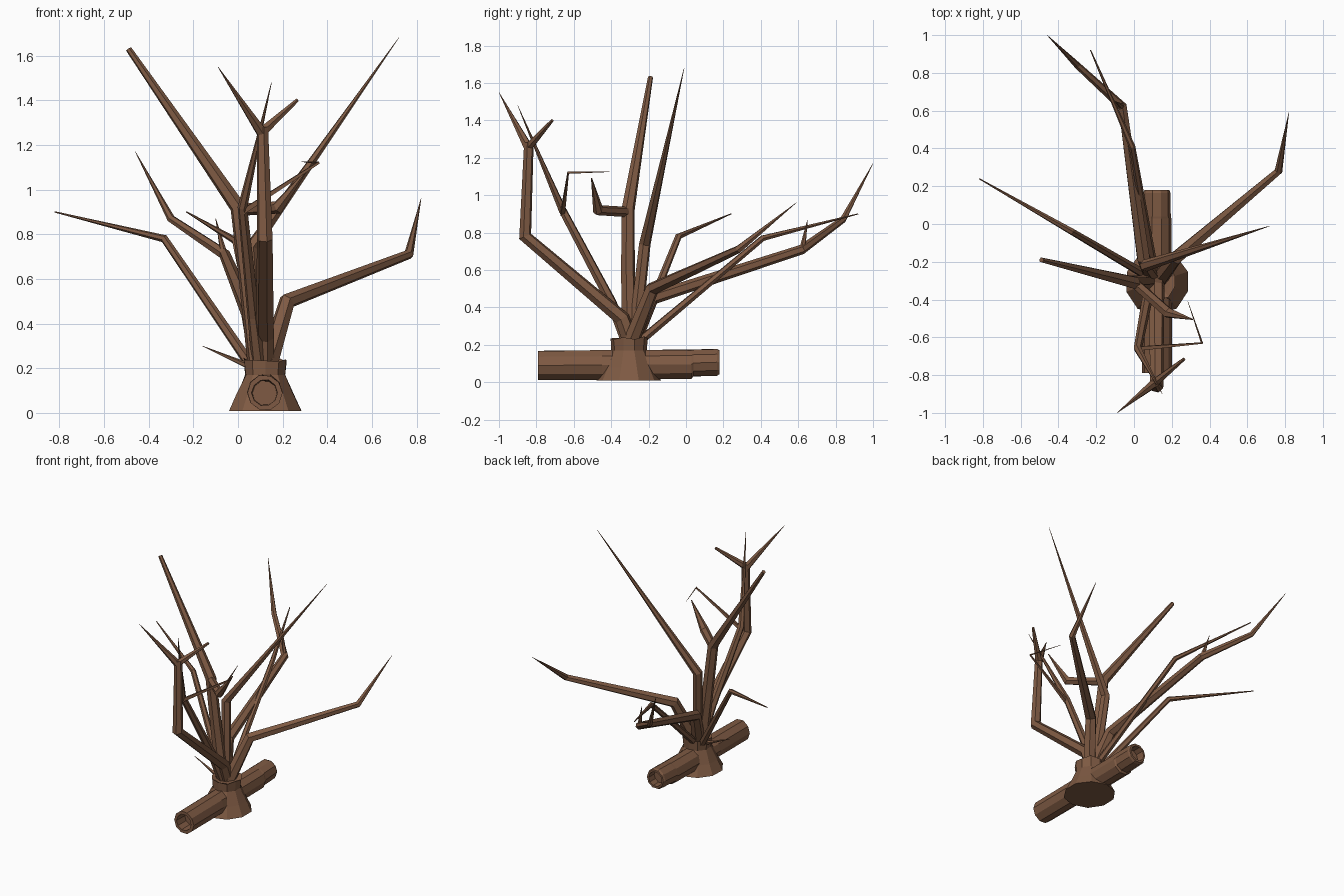
import bpy, bmesh, math, random
from mathutils import Vector

random.seed(4)
bark = bpy.data.materials.new("brown bark")
bark.diffuse_color = (0.21, 0.102, 0.056, 1)


def finish(name, bm):
    bmesh.ops.recalc_face_normals(bm, faces=bm.faces)
    me = bpy.data.meshes.new(name)
    bm.to_mesh(me)
    bm.free()
    me.materials.append(bark)
    ob = bpy.data.objects.new(name, me)
    bpy.context.collection.objects.link(ob)
    return ob


def skin(bm, rings):
    """Join consecutive vertex rings with quads and cap both ends."""
    n = len(rings[0])
    for a, b in zip(rings, rings[1:]):
        for i in range(n):
            j = (i + 1) % n
            bm.faces.new((a[i], a[j], b[j], b[i]))
    bm.faces.new(rings[0][::-1])
    bm.faces.new(rings[-1])


def branch(name, pts, sides=6):
    """Faceted tapering limb through (x, y, z, radius) points."""
    bm = bmesh.new()
    P = [Vector(p[:3]) for p in pts]
    seg = [(b - a).normalized() for a, b in zip(P, P[1:])]
    u = seg[0].orthogonal().normalized()
    rings = []
    for k, p in enumerate(P):
        d0, d1 = seg[max(k - 1, 0)], seg[min(k, len(seg) - 1)]
        t = (d0 + d1).normalized()
        u = (u - t * u.dot(t)).normalized()
        v = t.cross(u)
        r = pts[k][3]
        rings.append([bm.verts.new(p + r * (u * math.cos(a) + v * math.sin(a)))
                      for a in (2 * math.pi * i / sides for i in range(sides))])
    skin(bm, rings)
    return finish(name, bm)


# flared stump
bm = bmesh.new()
rings = []
for z, r in ((0.008, 0.173), (0.08, 0.135), (0.17, 0.094), (0.24, 0.1), (0.225, 0.07)):
    ring = []
    for i in range(10):
        a = 2 * math.pi * (i + 0.5) / 10
        rr = r * (1 + random.uniform(-0.03, 0.03))
        dz = random.uniform(-0.012, 0.008) if z > 0.2 else 0
        ring.append(bm.verts.new((0.123 + rr * math.cos(a), -0.305 + rr * math.sin(a), z + dz)))
    rings.append(ring)
skin(bm, rings)
finish("stump", bm)

# fallen log with hollow ends: (y, centre z, radius)
bm = bmesh.new()
rings = []
for y, z, r in ((-0.70, 0.09, 0.055), (-0.79, 0.09, 0.058), (-0.79, 0.09, 0.08),
                (-0.45, 0.092, 0.082), (0.03, 0.096, 0.08), (0.04, 0.103, 0.076),
                (0.165, 0.107, 0.074), (0.18, 0.107, 0.066), (0.18, 0.107, 0.052),
                (0.12, 0.107, 0.05)):
    ring = []
    for i in range(10):
        a = 2 * math.pi * i / 10
        rr = r * (1 + random.uniform(-0.03, 0.03))
        ring.append(bm.verts.new((0.12 + rr * math.cos(a), y, z + rr * math.sin(a))))
    rings.append(ring)
skin(bm, rings)
finish("hollow_log", bm)

# tall left limb and its side fork
branch("tall_limb", [(0.09, -0.30, 0.18, 0.045), (0.04, -0.31, 0.60, 0.038),
                     (0.0, -0.31, 0.92, 0.036), (-0.49, -0.19, 1.63, 0.014)])
branch("tall_limb_fork", [(0.0, -0.31, 0.91, 0.028), (0.18, -0.47, 0.92, 0.03),
                          (0.31, -0.505, 1.09, 0.003)])

# front limb with two prongs
branch("front_limb", [(0.12, -0.29, 0.2, 0.045), (0.12, -0.34, 0.34, 0.042),
                      (0.12, -0.86, 0.78, 0.036), (0.11, -0.84, 1.28, 0.026)])
branch("front_prong_left", [(0.11, -0.84, 1.25, 0.026), (-0.09, -1.0, 1.55, 0.001)])
branch("front_prong_right", [(0.11, -0.84, 1.26, 0.024), (0.265, -0.715, 1.40, 0.009)])

# slender front limb and its twig
branch("slender_limb", [(0.1, -0.30, 0.18, 0.035), (0.07, -0.40, 0.43, 0.028),
                        (0.02, -0.66, 0.92, 0.022), (0.15, -0.90, 1.48, 0.001)])
branch("bent_twig", [(0.02, -0.66, 0.9, 0.016), (0.36, -0.63, 1.12, 0.007),
                     (0.285, -0.41, 1.125, 0.0012)], 4)

# back limb and its spike
branch("back_limb", [(0.10, -0.29, 0.2, 0.045), (0.05, -0.18, 0.45, 0.038),
                     (-0.06, 0.62, 0.71, 0.026), (-0.30, 0.84, 0.87, 0.018),
                     (-0.46, 1.0, 1.17, 0.001)])
branch("back_spike", [(-0.06, 0.62, 0.70, 0.018), (-0.10, 0.65, 0.87, 0.001)])

# right limb
branch("right_limb", [(0.13, -0.30, 0.2, 0.045), (0.22, -0.18, 0.50, 0.038),
                      (0.765, 0.28, 0.71, 0.022), (0.82, 0.59, 0.96, 0.001)])

# left limb
branch("left_limb", [(0.08, -0.28, 0.18, 0.025), (-0.33, -0.04, 0.78, 0.018),
                     (-0.82, 0.24, 0.90, 0.003)])

# long thin spire
branch("spire_limb", [(0.10, -0.28, 0.2, 0.035), (0.06, -0.22, 0.74, 0.032),
                      (0.72, -0.01, 1.68, 0.001)])

# thin back limb
branch("thin_back_limb", [(0.11, -0.27, 0.2, 0.024), (-0.01, 0.41, 0.77, 0.017),
                          (-0.23, 0.92, 0.90, 0.003)])

# small stump twig
branch("stump_twig", [(0.07, -0.29, 0.2, 0.016), (-0.16, -0.27, 0.30, 0.001)], 5)
